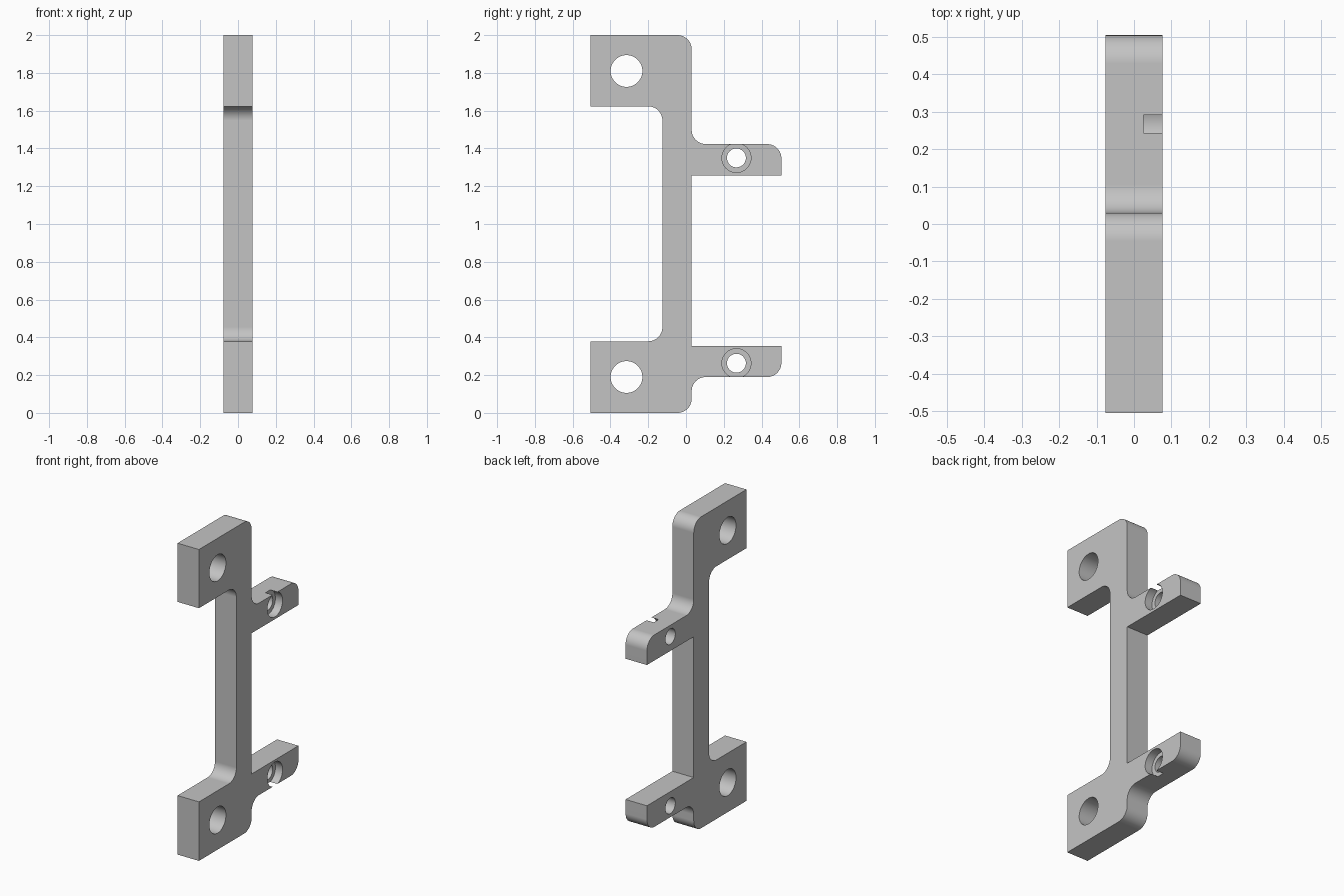
import bpy, bmesh, math
from mathutils import Vector, Matrix

cube = bpy.data.objects.get("Cube")
if cube:
    bpy.data.objects.remove(cube, do_unlink=True)

HALF = 0.076      # half thickness of the plate
R = 0.075         # fillet radius
STEPS = 10

grey = bpy.data.materials.new("plain_grey")
grey.use_nodes = True
grey.diffuse_color = (0.55, 0.55, 0.55, 1)
grey.node_tree.nodes["Principled BSDF"].inputs["Base Color"].default_value = (0.55, 0.55, 0.55, 1)


def add_object(name, bm):
    mesh = bpy.data.meshes.new(name)
    bmesh.ops.recalc_face_normals(bm, faces=bm.faces)
    bm.to_mesh(mesh)
    bm.free()
    mesh.materials.append(grey)
    obj = bpy.data.objects.new(name, mesh)
    bpy.context.collection.objects.link(obj)
    return obj


def rounded(corners):
    """Replace each right-angled corner that has a radius by an arc."""
    pts = []
    for i, (y, z, r) in enumerate(corners):
        p = Vector((y, z))
        if not r:
            pts.append(p)
            continue
        a = (Vector(corners[i - 1][:2]) - p).normalized()
        b = (Vector(corners[(i + 1) % len(corners)][:2]) - p).normalized()
        centre = p + (a + b) * r
        for k in range(STEPS + 1):
            t = math.pi / 2 * k / STEPS
            pts.append(centre - b * r * math.cos(t) - a * r * math.sin(t))
    return pts


# Bracket outline in the y-z plane
outline = [
    (-0.505, 0, 0), (0.03, 0, R), (0.03, 0.19, R), (0.505, 0.19, R),
    (0.505, 0.354, 0), (0.03, 0.354, 0), (0.03, 1.258, 0), (0.505, 1.258, 0),
    (0.505, 1.423, R), (0.03, 1.423, R), (0.03, 2, R), (-0.505, 2, 0),
    (-0.505, 1.623, 0), (-0.125, 1.623, R), (-0.125, 0.379, R), (-0.505, 0.379, 0),
]
bm = bmesh.new()
face = bm.faces.new([bm.verts.new((-HALF, p.x, p.y)) for p in rounded(outline)])
grown = bmesh.ops.extrude_face_region(bm, geom=[face])
bmesh.ops.translate(bm, vec=(2 * HALF, 0, 0),
                    verts=[v for v in grown["geom"] if isinstance(v, bmesh.types.BMVert)])
bracket = add_object("bracket", bm)


def drill(y, z, radius, x0, x1):
    """Cut a round hole along x between x0 and x1."""
    bm = bmesh.new()
    place = Matrix.Translation(((x0 + x1) / 2, y, z)) @ Matrix.Rotation(math.pi / 2, 4, "Y")
    bmesh.ops.create_cone(bm, cap_ends=True, segments=48, radius1=radius,
                          radius2=radius, depth=x1 - x0, matrix=place)
    cutter = add_object("hole_cutter", bm)
    cutter.hide_render = True
    mod = bracket.modifiers.new("hole", "BOOLEAN")
    mod.operation = "DIFFERENCE"
    mod.solver = "EXACT"
    mod.object = cutter
    bpy.ops.object.modifier_apply(modifier=mod.name)
    bpy.data.objects.remove(cutter, do_unlink=True)


bpy.ops.object.select_all(action="DESELECT")
bpy.context.view_layer.objects.active = bracket
bracket.select_set(True)

# Large mounting holes in the end blocks
for z in (0.19, 1.81):
    drill(-0.315, z, 0.084, -0.2, 0.2)

# Counterbored screw holes in the arms, breaking through the arm edge
for z in (0.263, 1.35):
    drill(0.267, z, 0.05, -0.2, 0.2)
    drill(0.267, z, 0.077, 0.025, 0.2)

bpy.ops.object.shade_smooth_by_angle(angle=math.radians(30))
weighted = bracket.modifiers.new("flat_face_normals", "WEIGHTED_NORMAL")
weighted.keep_sharp = True
